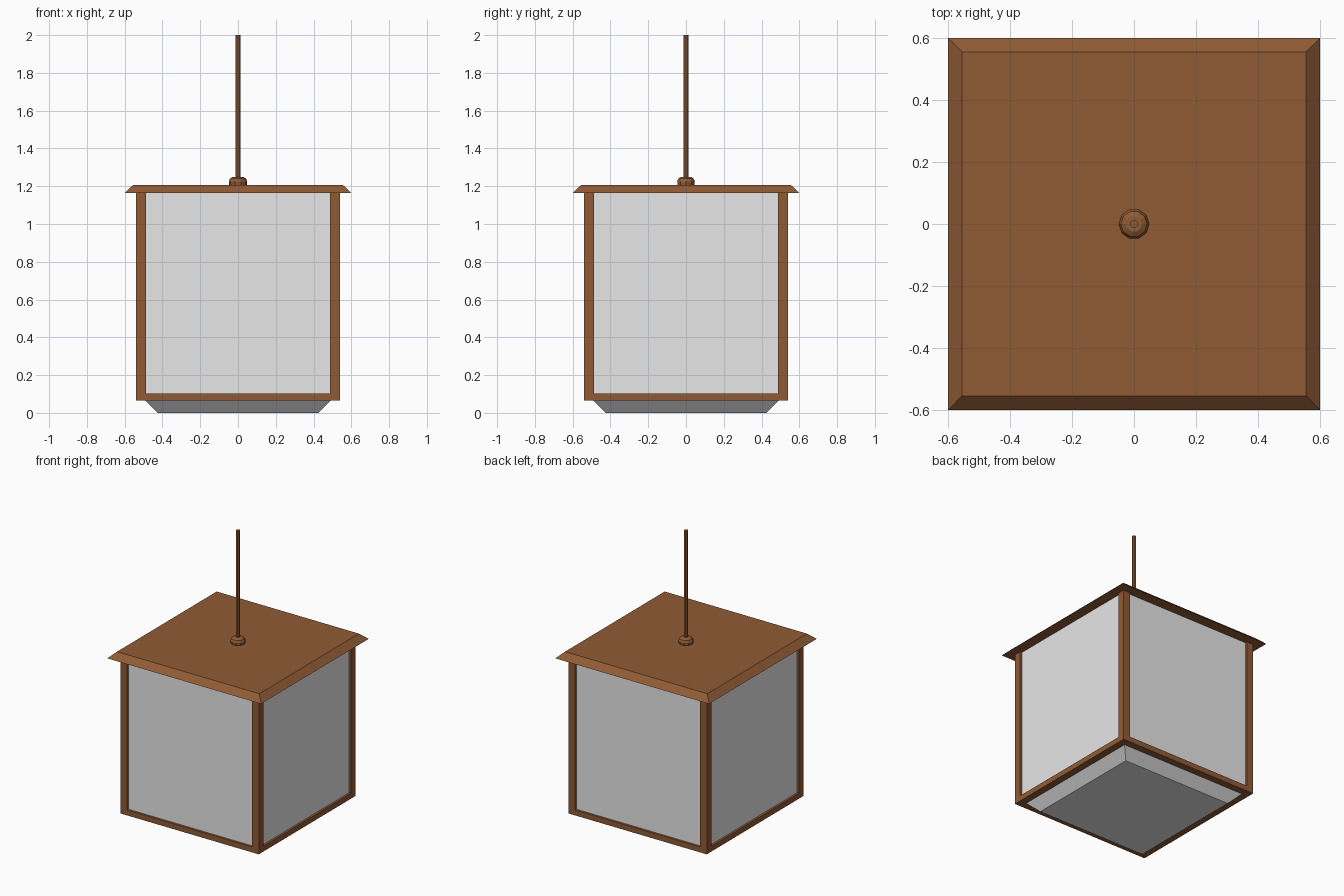
import bpy, bmesh, math

if "Cube" in bpy.data.objects:
    bpy.data.objects.remove(bpy.data.objects["Cube"])


def material(name, rgb):
    m = bpy.data.materials.new(name)
    m.diffuse_color = (*rgb, 1)
    m.use_nodes = True
    m.node_tree.nodes["Principled BSDF"].inputs["Base Color"].default_value = m.diffuse_color
    return m


BROWN = material("copper_brown", (0.28, 0.105, 0.035))
GLASS = material("frosted_glass", (0.8, 0.8, 0.8))


def lathe(name, profile, sides, mat, turn=0.0):
    """Stack rings of (radius, z) into a closed solid."""
    bm = bmesh.new()
    rings = []
    for r, z in profile:
        rings.append([bm.verts.new((r * math.cos(turn + 2 * math.pi * i / sides),
                                    r * math.sin(turn + 2 * math.pi * i / sides), z))
                      for i in range(sides)])
    for a, b in zip(rings, rings[1:]):
        for i in range(sides):
            j = (i + 1) % sides
            bm.faces.new((a[i], a[j], b[j], b[i]))
    bm.faces.new(rings[0][::-1])
    bm.faces.new(rings[-1])
    return finish(name, bm, mat)


def finish(name, bm, mat):
    me = bpy.data.meshes.new(name)
    bm.to_mesh(me)
    bm.free()
    me.materials.append(mat)
    ob = bpy.data.objects.new(name, me)
    bpy.context.collection.objects.link(ob)
    return ob


def square(name, profile, mat):
    """Square-plan solid from (half width, z) levels."""
    return lathe(name, [(h * math.sqrt(2), z) for h, z in profile], 4, mat, math.pi / 4)


def box(name, lo, hi, mat):
    bm = bmesh.new()
    bmesh.ops.create_cube(bm, size=1)
    for v in bm.verts:
        v.co = [(lo[k] + hi[k]) / 2 + v.co[k] * (hi[k] - lo[k]) for k in range(3)]
    return finish(name, bm, mat)


# Roof, glass body and tapered bottom diffuser
square("roof", [(0.6, 1.165), (0.555, 1.207)], BROWN)
square("glass_body", [(0.525, 0.075), (0.525, 1.165)], GLASS)
square("bottom_diffuser", [(0.425, 0.0), (0.49, 0.065), (0.49, 0.08)], GLASS)

# Corner posts
OUT, INN = 0.54, 0.488
for sx in (-1, 1):
    for sy in (-1, 1):
        xs = sorted((sx * INN, sx * OUT))
        ys = sorted((sy * INN, sy * OUT))
        box("corner_post", (xs[0], ys[0], 0.065), (xs[1], ys[1], 1.166), BROWN)

# Bottom rails between the posts
for s in (-1, 1):
    a, b = sorted((s * INN, s * OUT))
    box("bottom_rail", (-INN, a, 0.065), (INN, b, 0.103), BROWN)
    box("bottom_rail", (a, -INN, 0.065), (b, INN, 0.103), BROWN)

# Cap and hanging rod
lathe("rod_cap", [(0.046, 1.2), (0.049, 1.225), (0.042, 1.241), (0.026, 1.25)], 10, BROWN)
lathe("hanging_rod", [(0.0135, 1.24), (0.0135, 2.0)], 8, BROWN, math.pi / 8)
